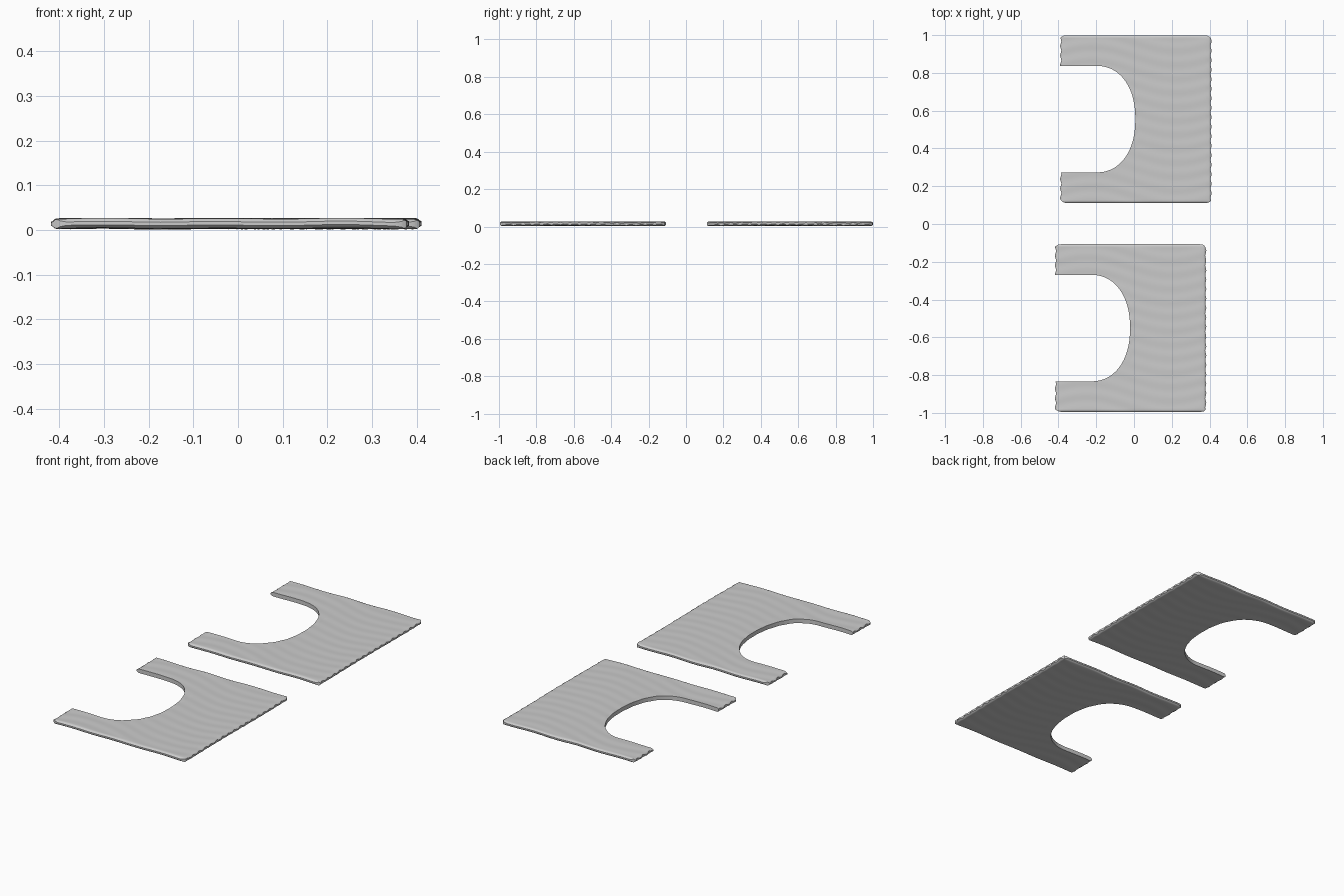
import bpy, bmesh
from math import sin, cos, pi, sqrt

if "Cube" in bpy.data.objects:
    bpy.data.objects.remove(bpy.data.objects["Cube"])

X0, X1, CY = -0.388, 0.408, 0.555      # plate extents in x, centre in y
HALF, CUT_H, CUT_X, TIP = 0.444, 0.282, -0.20, 0.007
T, R = 0.011, 0.013                    # half thickness, rim rounding


def cut_half_height(x):
    """Half height of the rounded side opening at x."""
    if x <= CUT_X:
        return CUT_H
    if x >= TIP:
        return 0.0
    u = (x - CUT_X) / (TIP - CUT_X)
    return CUT_H * (1 - u ** 2.2) ** (1 / 2.2)


def rim(d):
    """Thickness factor that rounds the outer rim."""
    k = min(max(d / R, 0), 1)
    return max(0.35, sqrt(1 - (1 - k) ** 2))


def make_plate(name, dx, dy, phase):
    edge = [0, 0.002, 0.005, 0.009, 0.013]
    xs = [X0 + e for e in edge]
    xs += [X0 + 0.013 + (CUT_X - X0 - 0.013) * i / 10 for i in range(1, 11)]
    xs += [CUT_X + (TIP - CUT_X) * sin(pi / 2 * i / 24) for i in range(1, 25)]
    xs += [TIP + (X1 - 0.013 - TIP) * i / 20 for i in range(1, 20)]
    xs += [X1 - e for e in reversed(edge)]
    rows = 44
    bm = bmesh.new()
    depth = {}
    # two mirrored halves of the C-shaped sheet
    for s in (-1, 1):
        grid = []
        for x in xs:
            outer, inner = HALF, cut_half_height(x)
            ds = edge + [0.013 + (outer - inner - 0.013) * j / rows for j in range(1, rows + 1)]
            col = []
            for d in ds:
                y = CY + s * (outer - d)
                end = min(x - X0, X1 - x)
                # gently scalloped ends and clipped corners
                near = max(0, 1 - end / 0.08)
                wob = 0.003 * near * sin(y * 125 + phase)
                corner = 0.007 * max(0, 1 - d / 0.014) * max(0, 1 - end / 0.02)
                side = 1 if x > 0 else -1
                v = bm.verts.new((x + wob - side * corner, y - s * corner, 0))
                depth[v] = 1
                col.append(v)
            grid.append(col)
        for a, b in zip(grid, grid[1:]):
            for j in range(len(a) - 1):
                bm.faces.new((a[j], b[j], b[j + 1], a[j + 1]))
    bmesh.ops.remove_doubles(bm, verts=bm.verts[:], dist=0.00005)
    # second skin plus side walls
    res = bmesh.ops.extrude_face_region(bm, geom=bm.faces[:], use_keep_orig=True)
    top = {g for g in res["geom"] if isinstance(g, bmesh.types.BMVert)}
    for v in bm.verts:
        x, y = v.co.x, v.co.y
        d = min(x - X0, X1 - x, HALF - abs(y - CY))
        sgn = 1 if v in top else -1
        wave = 0.0012 * sin(24 * x + 9 * y + phase)
        grain = 0.0006 * sin(85 * y + 4 * sin(7 * x) + phase)
        v.co.z = 0.0145 + wave + sgn * T * rim(d) + grain
        v.co.x += dx
        v.co.y += dy
    bmesh.ops.recalc_face_normals(bm, faces=bm.faces[:])
    mesh = bpy.data.meshes.new(name)
    bm.to_mesh(mesh)
    bm.free()
    ob = bpy.data.objects.new(name, mesh)
    bpy.context.collection.objects.link(ob)
    bpy.context.view_layer.objects.active = ob
    ob.select_set(True)
    bpy.ops.object.shade_smooth_by_angle(angle=0.7)
    ob.select_set(False)


# two identical notched plates, one behind the other
make_plate("rear_notched_plate", 0, 0, 0.0)
make_plate("front_notched_plate", -0.028, -1.106, 0.6)
